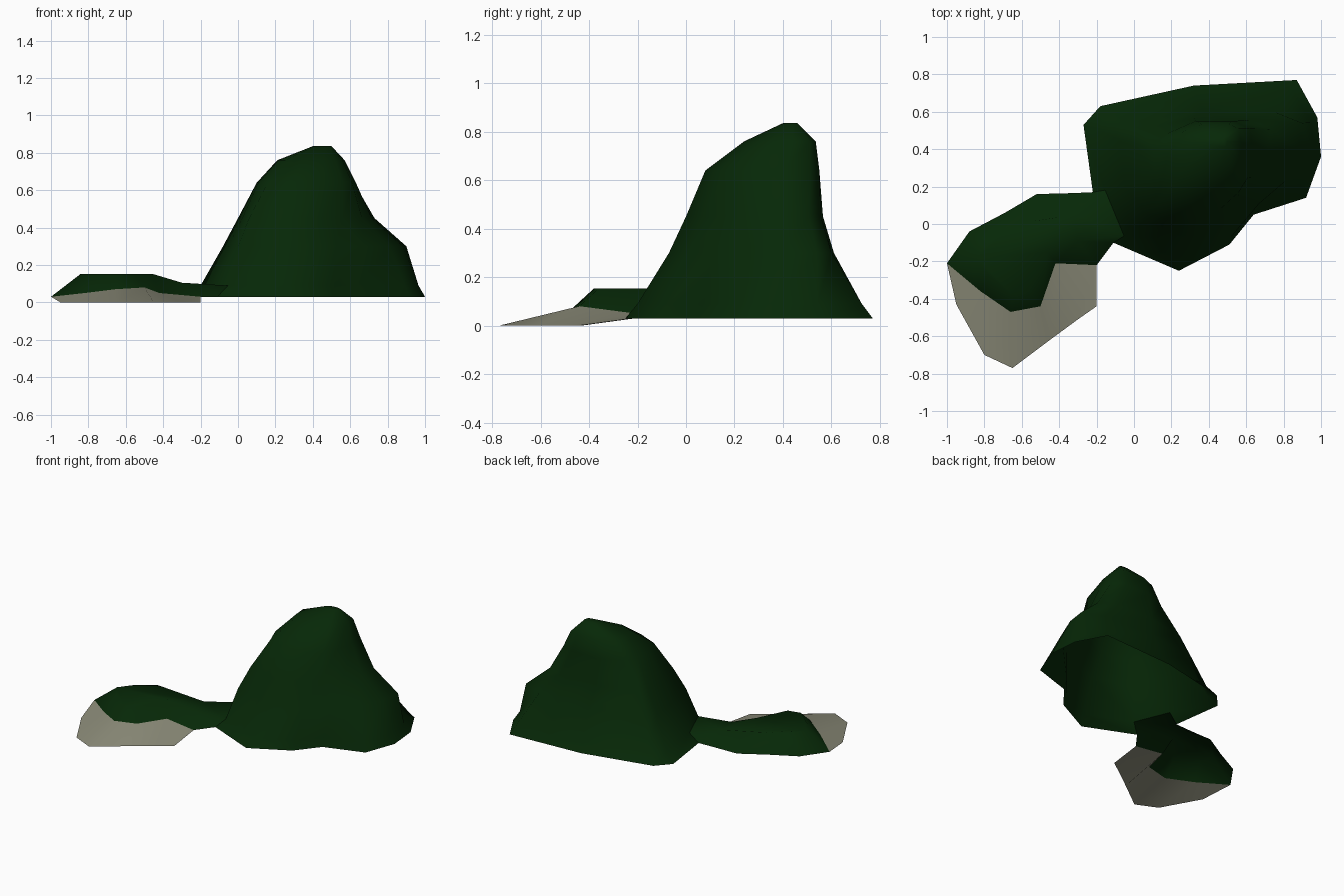
import bpy
import math

cube = bpy.data.objects.get("Cube")
if cube:
    bpy.data.objects.remove(cube, do_unlink=True)


def make_material(name, colour):
    mat = bpy.data.materials.new(name)
    mat.use_nodes = True
    mat.diffuse_color = (*colour, 1)
    mat.node_tree.nodes["Principled BSDF"].inputs["Base Color"].default_value = (*colour, 1)
    return mat


def make_shell(name, rings, material, cap=True):
    """Stitch equal rings into an open-bottomed surface; the lowest level stays unjoined at its ends."""
    count = len(rings[0])
    verts = [point for ring in rings for point in ring]
    faces = []
    for level in range(len(rings) - 1):
        for i in range(count if level else count - 1):
            j = (i + 1) % count
            a, b = level * count, (level + 1) * count
            faces.append((a + i, a + j, b + j, b + i))
    if cap:
        faces.append(tuple(range(len(verts) - count, len(verts))))
    mesh = bpy.data.meshes.new(name)
    mesh.from_pydata(verts, [], faces)
    mesh.validate()
    mesh.materials.append(material)
    obj = bpy.data.objects.new(name, mesh)
    bpy.context.collection.objects.link(obj)
    bpy.ops.object.select_all(action="DESELECT")
    obj.select_set(True)
    bpy.context.view_layer.objects.active = obj
    bpy.ops.object.shade_smooth_by_angle(angle=math.radians(70))
    return obj


def fit_outline(outline, z, x_low, x_high, y_low, y_high):
    """Scale an outline into the given extents at height z."""
    xs, ys = zip(*outline)

    def remap(value, values, low, high):
        return low + (value - min(values)) / (max(values) - min(values)) * (high - low)

    return [(remap(x, xs, x_low, x_high), remap(y, ys, y_low, y_high), z)
            for x, y in outline]


grass = make_material("dark green grass", (.002, .021, .0022))
sand = make_material("grey sand", (.26, .26, .19))

# Hill: ground, shoulder and crown outlines, each drawn in as it rises
hill_foot = [
    (-.11, -.1), (.24, -.25), (.51, -.11), (.64, .05), (.92, .14), (1, .36),
    (.98, .57), (.87, .77), (.32, .74), (-.18, .63), (-.27, .53), (-.22, .17),
]
hill_shoulder = [
    (0, 0), (.3, -.07), (.52, .01), (.67, .11), (.81, .23), (.88, .4),
    (.9, .54), (.75, .6), (.35, .61), (-.04, .54), (-.08, .45), (-.05, .21),
]
hill_crown = [
    (.16, .14), (.3, .08), (.46, .12), (.56, .17), (.61, .25), (.63, .4),
    (.62, .51), (.53, .55), (.33, .55), (.17, .48), (.1, .4), (.11, .27),
]
hill_levels = [
    (hill_foot, .03, -.27, 1, -.25, .77),
    (hill_foot, .09, -.2, .965, -.2, .725),
    (hill_shoulder, .3, -.08, .9, -.07, .61),
    (hill_shoulder, .45, 0, .73, 0, .565),
    (hill_crown, .64, .1, .63, .08, .55),
    (hill_crown, .76, .21, .57, .24, .535),
    (hill_crown, .835, .4, .5, .4, .46),
]
hill_rings = [fit_outline(*level) for level in hill_levels]
make_shell("hill", hill_rings, grass)

# Low mound with a flat top and a saddle that meets the hill's open corner
shore_edge = [
    (-1, -.21, .03), (-.82, -.36, .05), (-.66, -.47, .07),
    (-.5, -.44, .08), (-.42, -.21, .05), (-.2, -.22, .03),
]
mound_foot = [
    hill_rings[0][-1], (-.33, .165, .03), (-.52, .16, .03),
    (-.69, .06, .03), (-.88, -.04, .03), *shore_edge, hill_rings[0][0],
]
mound_top = [
    hill_rings[1][-1], (-.31, .05, .105), (-.46, .03, .115),
    (-.64, 0, .153), (-.77, -.09, .153), (-.84, -.18, .153),
    (-.78, -.27, .153), (-.65, -.38, .153), (-.56, -.36, .153),
    (-.46, -.15, .153), (-.3, -.09, .105), hill_rings[1][0],
]
make_shell("mound", [mound_foot, mound_top], grass)

# Beach sloping from the mound's front edge to the ground
beach_rim = [
    (-.95, -.43, 0), (-.8, -.7, 0), (-.65, -.77, 0),
    (-.45, -.62, 0), (-.3, -.51, 0), (-.2, -.44, 0),
]
make_shell("beach", [beach_rim, shore_edge], sand, cap=False)
